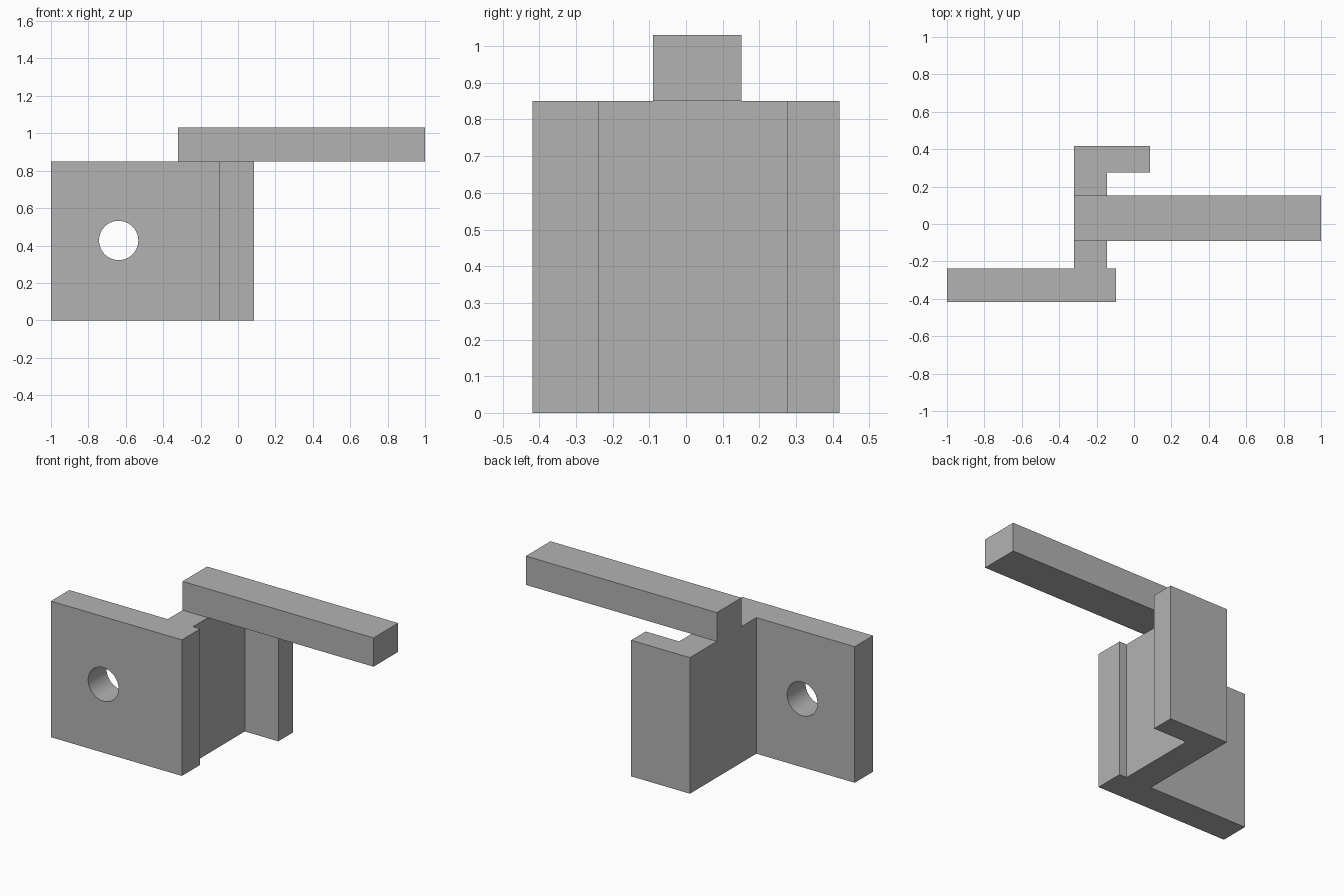
import bpy, bmesh, math

cube = bpy.data.objects.get("Cube")
if cube:
    bpy.data.objects.remove(cube, do_unlink=True)

grey = bpy.data.materials.new("plain_grey")
grey.use_nodes = True
COLOUR = (0.45, 0.45, 0.45, 1)
grey.diffuse_color = COLOUR
grey.node_tree.nodes["Principled BSDF"].inputs["Base Color"].default_value = COLOUR


def extrude_profile(name, points, z0, z1):
    """Extrude a counter-clockwise xy outline from z0 to z1."""
    bm = bmesh.new()
    base = bm.faces.new([bm.verts.new((x, y, z0)) for x, y in points])
    top = bmesh.ops.extrude_face_region(bm, geom=[base], use_keep_orig=True)["geom"]
    bmesh.ops.translate(bm, vec=(0, 0, z1 - z0),
                        verts=[v for v in top if isinstance(v, bmesh.types.BMVert)])
    bmesh.ops.recalc_face_normals(bm, faces=bm.faces)
    mesh = bpy.data.meshes.new(name)
    bm.to_mesh(mesh)
    bm.free()
    mesh.materials.append(grey)
    obj = bpy.data.objects.new(name, mesh)
    bpy.context.collection.objects.link(obj)
    return obj


# Z-shaped bracket: front plate, web and rear flange
HEIGHT = 0.85
LEFT, WEB, DEPTH, PLATE, FLANGE = -0.32, -0.145, 0.418, -0.237, 0.275
bracket = extrude_profile("bracket", [
    (-1, -DEPTH), (-0.095, -DEPTH), (-0.095, PLATE), (WEB, PLATE),
    (WEB, FLANGE), (0.086, FLANGE), (0.086, DEPTH), (LEFT, DEPTH),
    (LEFT, PLATE), (-1, PLATE)], 0, HEIGHT)

# Round hole through the front plate
bpy.ops.mesh.primitive_cylinder_add(vertices=64, radius=0.105, depth=0.4,
                                    location=(-0.638, -0.328, 0.427),
                                    rotation=(math.pi / 2, 0, 0))
cutter = bpy.context.object
cutter.name = "hole_cutter"
cutter.data.materials.append(grey)
cut = bracket.modifiers.new("hole", 'BOOLEAN')
cut.operation = 'DIFFERENCE'
cut.solver = 'EXACT'
cut.object = cutter

# Apply the cut, then drop the cutter
bpy.ops.object.select_all(action='DESELECT')
bracket.select_set(True)
bpy.context.view_layer.objects.active = bracket
bpy.ops.object.modifier_apply(modifier=cut.name)
bpy.data.objects.remove(cutter, do_unlink=True)
bpy.ops.object.shade_smooth_by_angle(angle=math.radians(30))

# Long arm lying across the top of the web
extrude_profile("top_arm", [(LEFT, -0.09), (1, -0.09), (1, 0.152), (LEFT, 0.152)],
                HEIGHT, 1.03)
